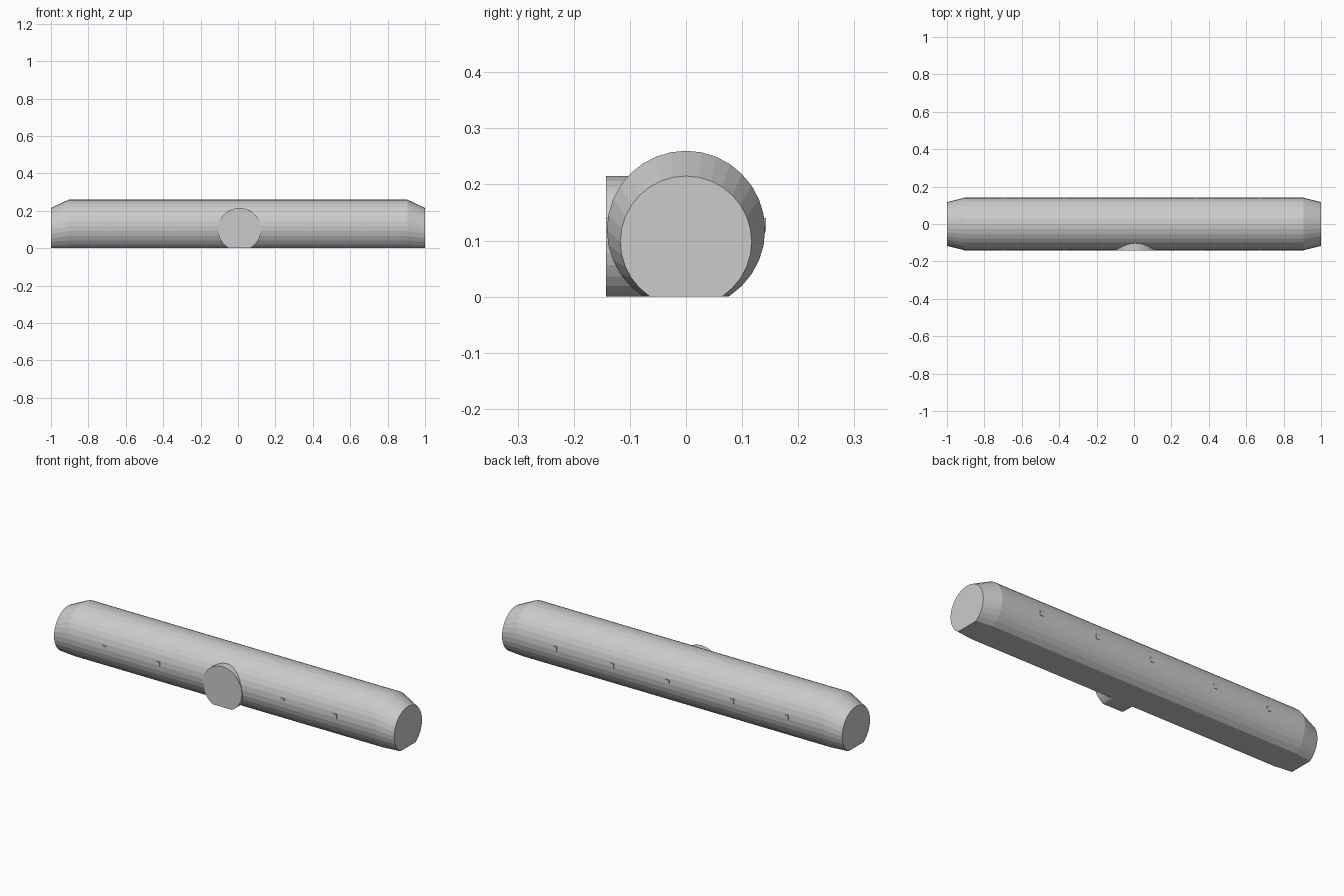
import bpy, bmesh, math
from mathutils import Vector

if "Cube" in bpy.data.objects:
    bpy.data.objects.remove(bpy.data.objects["Cube"])

SIDES = 32


def loft(name, rings, axis):
    """Closed tube through rings (position, side centre, z centre, radius), trimmed flat at z = 0."""
    bm = bmesh.new()
    loops = []
    for pos, side, z, r in rings:
        loop = []
        for i in range(SIDES):
            a = 2 * math.pi * i / SIDES
            u, w = side + r * math.cos(a), z + r * math.sin(a)
            loop.append(bm.verts.new((pos, u, w) if axis == 'X' else (u, pos, w)))
        loops.append(loop)
    for a, b in zip(loops, loops[1:]):
        for i in range(SIDES):
            j = (i + 1) % SIDES
            bm.faces.new((a[i], a[j], b[j], b[i]))
    bm.faces.new(loops[0])
    bm.faces.new(loops[-1])
    # flat underside
    res = bmesh.ops.bisect_plane(bm, geom=bm.verts[:] + bm.edges[:] + bm.faces[:],
                                 plane_co=(0, 0, 0), plane_no=(0, 0, 1), clear_inner=True)
    cut = [g for g in res['geom_cut'] if isinstance(g, bmesh.types.BMEdge)]
    bmesh.ops.holes_fill(bm, edges=cut, sides=0)
    bmesh.ops.recalc_face_normals(bm, faces=bm.faces[:])
    return finish(name, bm)


def finish(name, bm):
    me = bpy.data.meshes.new(name)
    bm.to_mesh(me)
    bm.free()
    ob = bpy.data.objects.new(name, me)
    bpy.context.collection.objects.link(ob)
    return ob


def stud(name, x, side):
    bm = bmesh.new()
    bmesh.ops.create_cube(bm, size=1)
    bmesh.ops.scale(bm, vec=Vector((0.02, 0.02, 0.024)), verts=bm.verts)
    bmesh.ops.translate(bm, vec=Vector((x, side * 0.133, 0.128)), verts=bm.verts)
    return finish(name, bm)


# Long bar with tapered ends
loft("bar_body", [(-1.0, 0, 0.098, 0.117), (-0.905, 0, 0.119, 0.141),
                  (0.905, 0, 0.119, 0.141), (1.0, 0, 0.098, 0.117)], 'X')

# Round boss on the front
loft("front_boss", [(-0.143, 0.008, 0.1, 0.115), (0.0, 0.008, 0.1, 0.115)], 'Y')

# Small studs along both sides
for i, x in enumerate((-0.69, -0.37, 0.36, 0.67)):
    stud(f"front_stud_{i}", x, -1)
for i, x in enumerate((-0.69, -0.37, 0.01, 0.335, 0.67)):
    stud(f"back_stud_{i}", x, 1)
